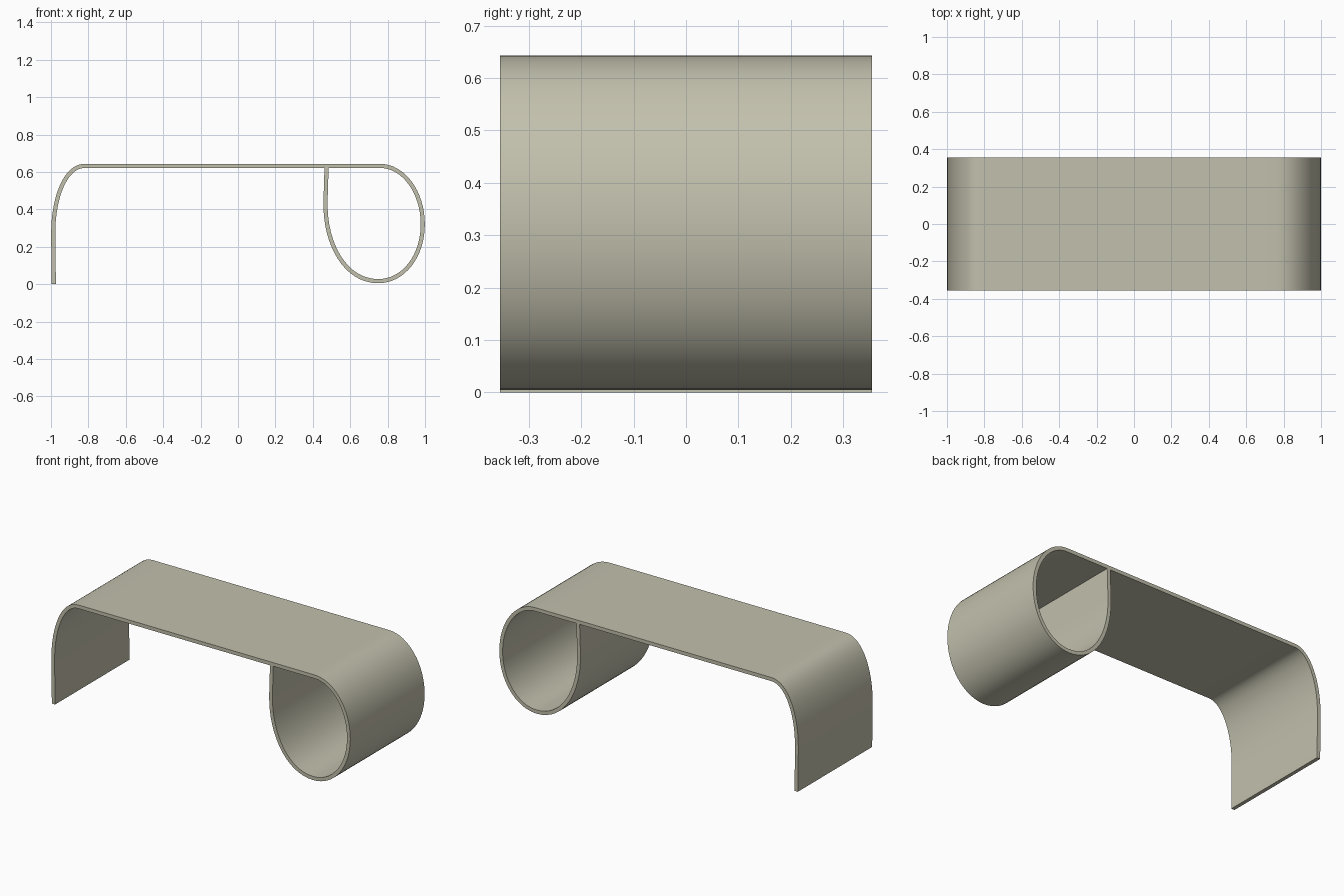
import bpy, bmesh
from mathutils import Vector
from mathutils.geometry import interpolate_bezier

if "Cube" in bpy.data.objects:
    bpy.data.objects.remove(bpy.data.objects["Cube"])

T = 0.011      # half thickness of the sheet
W = 0.355      # half depth

# Bezier centre line in x, z: (incoming handle, point, outgoing handle)
PATH = [
    ((-0.985, 0), (-0.985, 0), (-0.985, 0.1)),            # foot of leg
    ((-0.988, 0.18), (-0.988, 0.27), (-0.988, 0.47)),
    ((-0.92, 0.632), (-0.82, 0.632), (-0.4, 0.632)),      # flat top
    ((0.4, 0.632), (0.76, 0.632), (0.886, 0.632)),
    ((0.988, 0.49), (0.988, 0.32), (0.988, 0.15)),        # curl
    ((0.885, 0.016), (0.75, 0.016), (0.57, 0.016)),
    ((0.468, 0.22), (0.468, 0.42), (0.468, 0.48)),
    ((0.472, 0.56), (0.473, 0.621), (0.473, 0.621)),      # end under top
]

# Sample the centre line
pts = []
for (_, p, out), (inn, q, _) in zip(PATH, PATH[1:]):
    seg = interpolate_bezier(Vector(p), Vector(out), Vector(inn), Vector(q), 17)
    pts += seg if not pts else seg[1:]

# Offset both ways and extrude as a closed strip
bm = bmesh.new()
rings = []
for i, p in enumerate(pts):
    d = (pts[min(i + 1, len(pts) - 1)] - pts[max(i - 1, 0)]).normalized()
    if i in (0, len(pts) - 1):
        d = Vector((0, 1 if i == 0 else d.y)).normalized()
    n = Vector((-d.y, d.x)) * T
    a, b = p + n, p - n
    rings.append([bm.verts.new(c) for c in (
        (a.x, -W, a.y), (a.x, W, a.y), (b.x, W, b.y), (b.x, -W, b.y))])
for r, s in zip(rings, rings[1:]):
    for k in range(4):
        bm.faces.new((r[k], r[(k + 1) % 4], s[(k + 1) % 4], s[k]))
bm.faces.new(rings[0])
bm.faces.new(rings[-1])
bmesh.ops.recalc_face_normals(bm, faces=bm.faces)

mesh = bpy.data.meshes.new("curled_table")
bm.to_mesh(mesh)
bm.free()
table = bpy.data.objects.new("curled_table", mesh)
bpy.context.collection.objects.link(table)

mat = bpy.data.materials.new("warm grey beige")
mat.diffuse_color = (0.54, 0.525, 0.415, 1)
mat.use_nodes = True
mat.node_tree.nodes["Principled BSDF"].inputs["Base Color"].default_value = mat.diffuse_color
mesh.materials.append(mat)

bpy.context.view_layer.objects.active = table
table.select_set(True)
bpy.ops.object.shade_smooth_by_angle()
